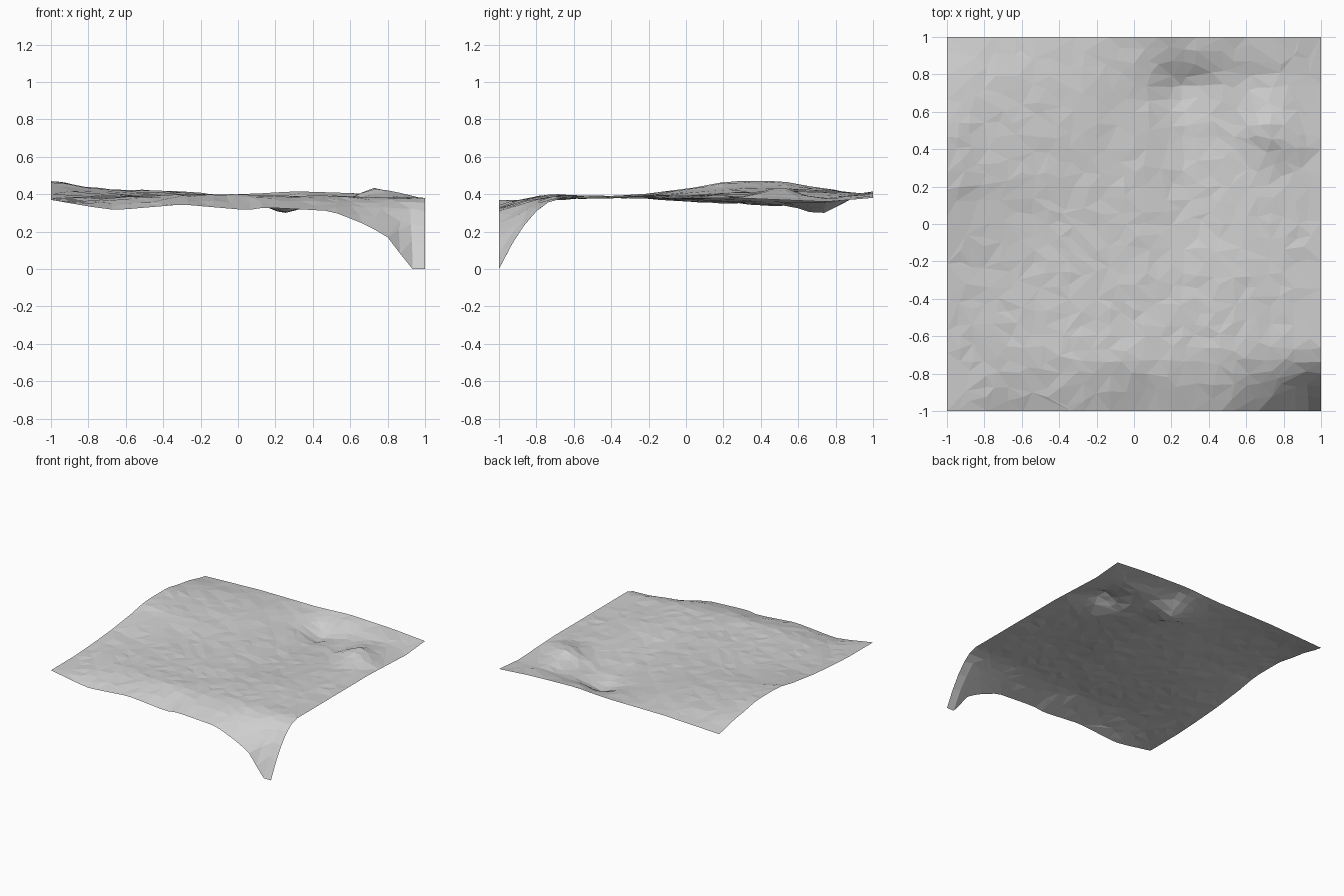
import bpy, bmesh, math, random

if "Cube" in bpy.data.objects:
    bpy.data.objects.remove(bpy.data.objects["Cube"])

random.seed(4)
N = 30  # grid cells per side

# Broad relief: heights in hundredths, rows run front to back, columns left to right
RELIEF = [
    [37, 38, 39, 39, 39, 38, 38, 37, 37],
    [37, 37, 39, 40, 40, 39, 39, 38, 38],
    [38, 38, 39, 39, 39, 39, 39, 38, 38],
    [40, 39, 39, 39, 39, 38, 39, 38, 38],
    [43, 41, 39, 39, 39, 36, 37, 38, 38],
    [47, 43, 41, 40, 39, 35, 36, 38, 38],
    [47, 43, 42, 41, 38, 34, 35, 41, 37],
    [43, 42, 42, 41, 38, 31, 35, 38, 36],
    [38, 39, 40, 40, 40, 41, 41, 40, 38],
]
# Height along the front edge, falling to the ground at the right corner
FRONT = [(-1, .37), (-.8, .335), (-.65, .315), (-.3, .345), (.05, .315), (.15, .33),
         (.5, .31), (.7, .23), (.8, .17), (.93, 0), (1, 0)]
# Small local features: x, y, radius, height
BUMPS = [(.72, .5, .1, .03), (.24, .69, .09, -.015), (.33, .88, .1, .02), (.87, .4, .08, .02)]


def profile(pts, x):
    for (x0, z0), (x1, z1) in zip(pts, pts[1:]):
        if x <= x1 + 1e-6:
            return z0 + (z1 - z0) * (x - x0) / (x1 - x0)
    return pts[-1][1]


def relief(x, y):
    u, v = (x + 1) * 4, (y + 1) * 4
    i, j = min(int(u), 7), min(int(v), 7)
    s, t = u - i, v - j
    s, t = (k * .5 + .5 * k * k * (3 - 2 * k) for k in (s, t))
    a = RELIEF[j][i] * (1 - s) + RELIEF[j][i + 1] * s
    b = RELIEF[j + 1][i] * (1 - s) + RELIEF[j + 1][i + 1] * s
    return (a * (1 - t) + b * t) / 100


def height(x, y):
    z = relief(x, y)
    for bx, by, r, h in BUMPS:
        z += h * math.exp(-((x - bx) ** 2 + (y - by) ** 2) / (r * r))
    w = max(0, (-.65 - y) / .35) ** 2
    return z * (1 - w) + profile(FRONT, x) * w


# Terrain sheet with slightly irregular facets
bm = bmesh.new()
bmesh.ops.create_grid(bm, x_segments=N, y_segments=N, size=1)
for v in bm.verts:
    x, y = v.co.x, v.co.y
    inside = abs(x) < .99 and abs(y) < .99
    if inside:
        x += random.uniform(-.015, .015)
        y += random.uniform(-.015, .015)
    v.co = (x, y, height(x, y) + (random.uniform(-.004, .004) if inside else 0))
bmesh.ops.triangulate(bm, faces=bm.faces[:])
mesh = bpy.data.meshes.new("terrain")
bm.to_mesh(mesh)
bm.free()
terrain = bpy.data.objects.new("terrain", mesh)
bpy.context.collection.objects.link(terrain)

# Low-poly reduction
dec = terrain.modifiers.new("facets", 'DECIMATE')
dec.ratio = .6

mat = bpy.data.materials.new("light grey")
mat.diffuse_color = (.62, .62, .62, 1)
mat.use_nodes = True
mat.node_tree.nodes["Principled BSDF"].inputs["Base Color"].default_value = mat.diffuse_color
mesh.materials.append(mat)
